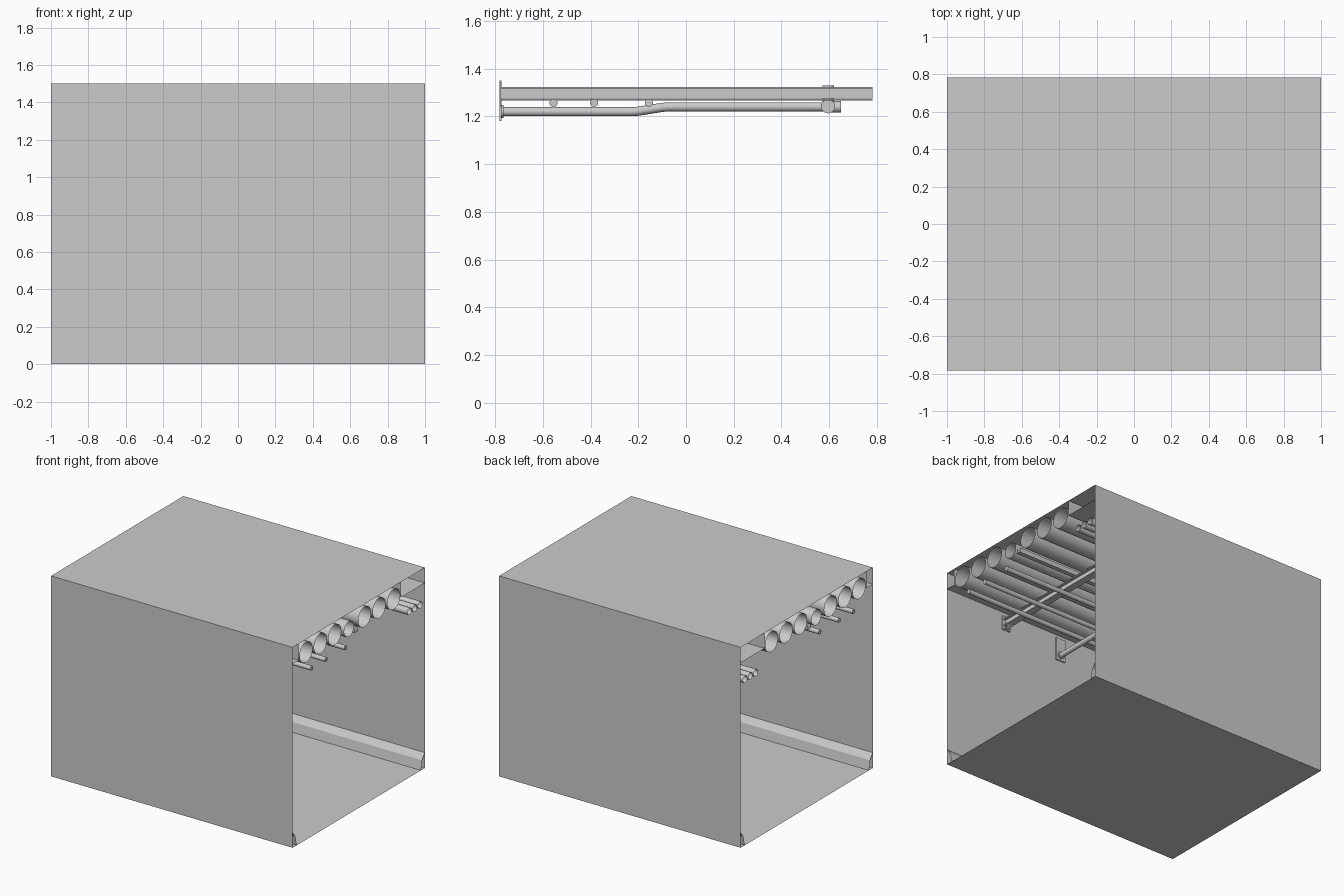
import bpy, bmesh, math
from mathutils import Vector

if "Cube" in bpy.data.objects:
    bpy.data.objects.remove(bpy.data.objects["Cube"])

HY, H = 0.782, 1.5


def finish(name, bm, smooth=False):
    me = bpy.data.meshes.new(name)
    bm.normal_update()
    bm.to_mesh(me)
    bm.free()
    ob = bpy.data.objects.new(name, me)
    bpy.context.collection.objects.link(ob)
    if smooth:
        bpy.ops.object.select_all(action='DESELECT')
        ob.select_set(True)
        bpy.context.view_layer.objects.active = ob
        bpy.ops.object.shade_smooth_by_angle(angle=math.radians(40))
    return ob


def sheet(name, profile, closed=False, x0=-1, x1=1):
    """Extrude a (y, z) profile along x as an open-ended sheet."""
    bm = bmesh.new()
    rows = [[bm.verts.new((x, y, z)) for y, z in profile] for x in (x0, x1)]
    n = len(profile)
    for i in range(n if closed else n - 1):
        j = (i + 1) % n
        bm.faces.new((rows[0][i], rows[0][j], rows[1][j], rows[1][i]))
    return finish(name, bm)


def box(name, lo, hi):
    bm = bmesh.new()
    bmesh.ops.create_cube(bm, size=1)
    for v in bm.verts:
        v.co = [lo[k] + (v.co[k] + 0.5) * (hi[k] - lo[k]) for k in range(3)]
    return finish(name, bm)


def tube(name, path, r, caps=False, sides=24):
    """Round tube through a list of points."""
    bm = bmesh.new()
    pts = [Vector(p) for p in path]
    rings = []
    for i, p in enumerate(pts):
        d = (pts[min(i + 1, len(pts) - 1)] - pts[max(i - 1, 0)]).normalized()
        up = Vector((0, 0, 1)) if abs(d.z) < 0.9 else Vector((1, 0, 0))
        a = d.cross(up).normalized()
        b = a.cross(d)
        rings.append([bm.verts.new(p + r * (a * math.cos(t) + b * math.sin(t)))
                      for t in (2 * math.pi * k / sides for k in range(sides))])
    for A, B in zip(rings, rings[1:]):
        for k in range(sides):
            j = (k + 1) % sides
            bm.faces.new((A[k], A[j], B[j], B[k]))
    if caps:
        bm.faces.new(rings[0][::-1])
        bm.faces.new(rings[-1])
    return finish(name, bm, True)


# Corridor shell, open at both x ends
sheet("corridor_shell", [(-HY, 0), (HY, 0), (HY, H), (-HY, H)], True)

# Sloped skirting along both walls
for s, side in ((-1, "front"), (1, "back")):
    sheet(f"skirting_{side}", [(s * HY, 0.115), (s * 0.748, 0.07), (s * 0.735, 0)])

# Ceiling ducts in the corners
sheet("back_duct", [(HY, 1.385), (0.5, 1.385), (0.5, H)])
sheet("front_duct", [(-HY, 1.375), (-0.71, 1.375), (-0.71, H)])

# Row of large overhead pipes
for i, y in enumerate((-0.622, -0.452, -0.282, 0.07, 0.242, 0.415)):
    tube(f"large_pipe_{i + 1}", [(-1, y, 1.403), (1, y, 1.403)], 0.076, sides=32)
tube("medium_pipe", [(-1, -0.115, 1.383), (1, -0.115, 1.383)], 0.058)
sheet("cable_tray", [(-0.045, 1.36), (-0.045, 1.325), (-0.012, 1.325), (-0.012, 1.36)])

# Thin pipes hung under the beams
for i, y in enumerate((-0.555, -0.385, -0.155)):
    tube(f"thin_pipe_{i + 1}", [(-1, y, 1.257), (1, y, 1.257)], 0.017, True, 16)

# Pipe bundle by the back wall
for i, y in enumerate((0.602, 0.665, 0.728)):
    tube(f"bundle_pipe_{i + 1}", [(-1, y, 1.24), (1, y, 1.24)], 0.026)

# Cross beams: channel with flanges, wall plate and gusset
for s, side in ((-1, "left"), (1, "right")):
    x = 0.48 * s
    box(f"beam_web_{side}", (x - 0.006, -HY, 1.275), (x + 0.006, HY, 1.32))
    for z in (1.27, 1.32):
        box(f"beam_flange_{side}", (x - 0.025, -HY, z - 0.003), (x + 0.025, HY, z + 0.004))
    box(f"beam_plate_{side}", (x - 0.035, -HY, 1.24), (x + 0.035, -HY + 0.008, 1.345))
    sheet(f"beam_gusset_{side}", [(-HY, 1.25), (-0.765, 1.25), (-0.73, 1.27), (-HY, 1.27)],
          True, x - 0.02, x + 0.02)

# Bent pipe crossing the corridor, with wall plate and end fitting
tube("cross_pipe", [(0, -HY, 1.22), (0, -0.23, 1.22), (0, -0.2, 1.222), (0, -0.1, 1.238),
                    (0, -0.07, 1.24), (0, 0.65, 1.24)], 0.019, True)
box("cross_pipe_plate", (-0.04, -HY, 1.18), (0.04, -HY + 0.009, 1.35))
tube("cross_pipe_collar", [(0, -HY, 1.22), (0, -0.765, 1.22)], 0.027, True)
tube("cross_pipe_fitting", [(0, 0.61, 1.24), (0, 0.65, 1.24)], 0.024, True)
tube("cross_pipe_riser", [(0, 0.595, 1.24), (0, 0.595, 1.33)], 0.024, True)
tube("cross_pipe_joint", [(-0.04, 0.595, 1.242), (0.04, 0.595, 1.242)], 0.029, True)
